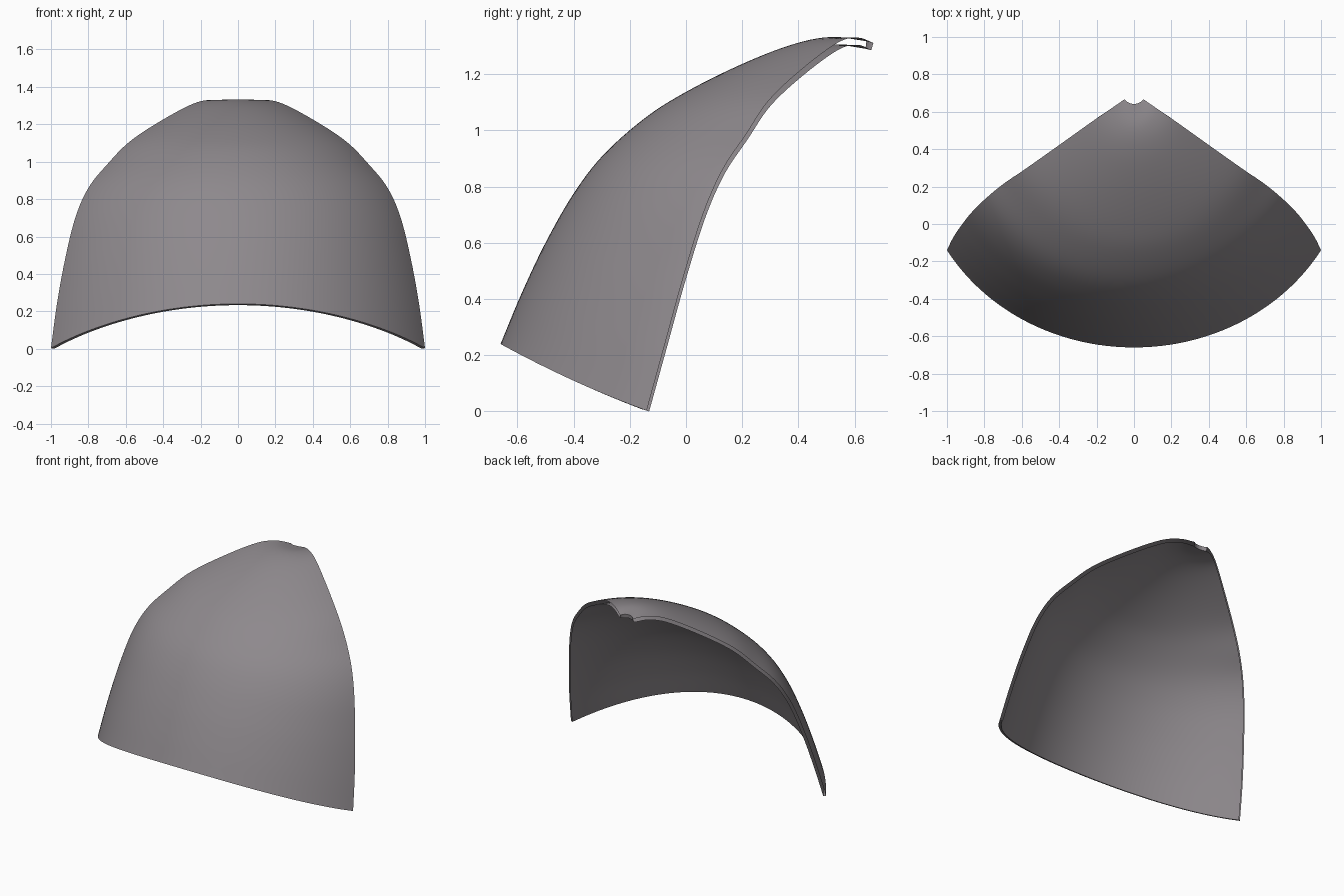
import bpy, bmesh, math
from mathutils import Vector

if "Cube" in bpy.data.objects:
    bpy.data.objects.remove(bpy.data.objects["Cube"])

# Matching stations from bottom to tip: centre line (y, z), side edge (x, y, z)
CENTRE = [(-.66, .24), (-.585, .42), (-.5, .6), (-.4, .775), (-.294, .913), (-.145, 1.045),
          (0, 1.137), (.19, 1.232), (.37, 1.303), (.51, 1.332), (.642, 1.318)]
EDGE = [(1, -.14, .003), (.968, -.075, .24), (.925, -.01, .476), (.87, .06, .70), (.8, .13, .86),
        (.70, .213, .985), (.58, .295, 1.107), (.41, .415, 1.22), (.235, .54, 1.312),
        (.13, .612, 1.33), (.05, .667, 1.311)]
ARC = math.radians(60)      # half angle of every cross-section arc
ACROSS, STEPS = 64, 6


def spline(points, steps):
    """Smooth curve through the points."""
    p = [Vector(q) for q in points]
    p = [2 * p[0] - p[1]] + p + [2 * p[-1] - p[-2]]
    out = []
    for i in range(1, len(p) - 2):
        a, b, c, d = p[i - 1:i + 3]
        for k in range(steps):
            t = k / steps
            out.append(.5 * (2 * b + (c - a) * t + (2 * a - 5 * b + 4 * c - d) * t * t
                             + (3 * b - a - 3 * c + d) * t ** 3))
    return out + [p[-2]]


def section(c, e, low):
    """Arc from the left edge over the centre to the right edge."""
    row = []
    for j in range(ACROSS + 1):
        a = ARC * (2 * j / ACROSS - 1)
        k = (1 - math.cos(a)) / (1 - math.cos(ARC))
        kz = k + .2 * low * k * (1 - k)
        row.append(Vector((e.x * math.sin(a) / math.sin(ARC),
                           c.y + (e.y - c.y) * k, c.z + (e.z - c.z) * kz)))
    return row


centre = spline([(0, y, z) for y, z in CENTRE], STEPS)
edge = spline(EDGE, STEPS)
n = len(centre)
outer = [section(c, e, max(0, 1 - 2 * i / n)) for i, (c, e) in enumerate(zip(centre, edge))]


def normal(i, j):
    du = outer[i][min(j + 1, ACROSS)] - outer[i][max(j - 1, 0)]
    dv = outer[min(i + 1, n - 1)][j] - outer[max(i - 1, 0)][j]
    return du.cross(dv).normalized()


# Inner skin, slightly thicker towards the tip
inner = [[p - normal(i, j) * (.018 + .009 * i / n) for j, p in enumerate(row)]
         for i, row in enumerate(outer)]
for row in inner:
    for p in row:
        p.z = max(p.z, 0)

# One strip: inner skin downwards, around the lower rim, outer skin up, closed at the tip notch
rows = inner[::-1] + outer
bm = bmesh.new()
grid = [[bm.verts.new(p) for p in row] for row in rows]
for r in range(len(grid)):
    a, b = grid[r], grid[(r + 1) % len(grid)]
    for j in range(ACROSS):
        bm.faces.new((a[j], a[j + 1], b[j + 1], b[j]))

mesh = bpy.data.meshes.new("curved_shell_panel")
bm.to_mesh(mesh)
bm.free()
shell = bpy.data.objects.new("curved_shell_panel", mesh)
bpy.context.collection.objects.link(shell)

mat = bpy.data.materials.new("warm grey")
mat.diffuse_color = (.27, .25, .265, 1)
mat.use_nodes = True
mat.node_tree.nodes["Principled BSDF"].inputs["Base Color"].default_value = mat.diffuse_color
mesh.materials.append(mat)

bpy.context.view_layer.objects.active = shell
shell.select_set(True)
bpy.ops.object.shade_smooth_by_angle(angle=math.radians(40))
